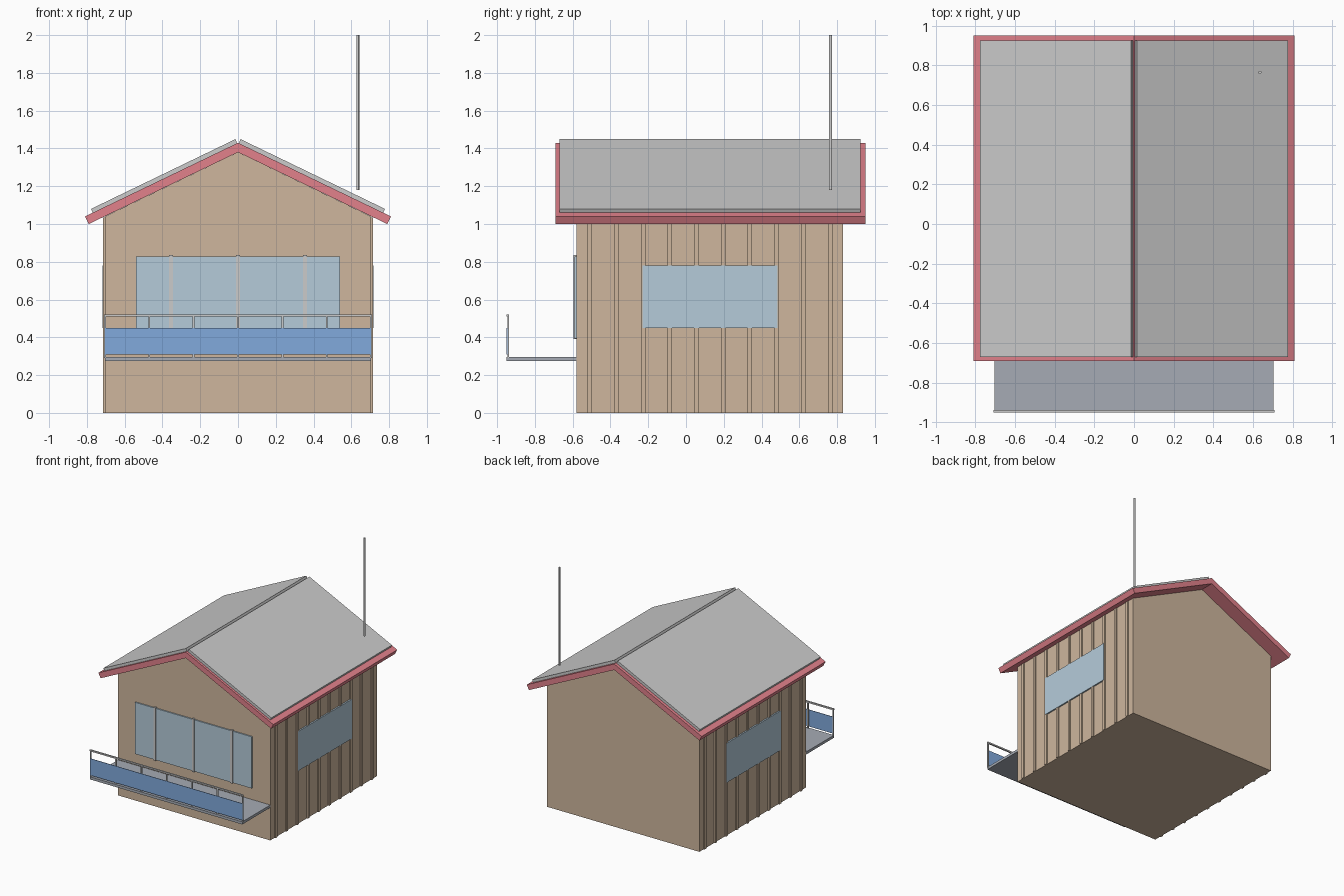
import bpy

if "Cube" in bpy.data.objects:
    bpy.data.objects.remove(bpy.data.objects["Cube"])


def material(name, rgb):
    m = bpy.data.materials.new(name)
    m.diffuse_color = (*rgb, 1)
    m.use_nodes = True
    m.node_tree.nodes["Principled BSDF"].inputs["Base Color"].default_value = m.diffuse_color
    return m


WOOD = material("wood", (0.62, 0.47, 0.34))
RED = material("red", (0.76, 0.22, 0.26))
GLASS = material("glass", (0.46, 0.60, 0.70))
BLUE = material("blue", (0.22, 0.40, 0.72))
SLATE = material("slate", (0.38, 0.41, 0.46))


def mesh_object(name, verts, faces, mat=None):
    me = bpy.data.meshes.new(name)
    me.from_pydata(verts, [], faces)
    ob = bpy.data.objects.new(name, me)
    bpy.context.collection.objects.link(ob)
    if mat:
        me.materials.append(mat)
    return ob


def extrude_y(name, profile, y0, y1, mat=None):
    """Prism from an (x, z) profile listed anticlockwise seen from the front."""
    n = len(profile)
    verts = [(x, y, z) for y in (y0, y1) for x, z in profile]
    faces = [list(range(n)), list(range(2 * n - 1, n - 1, -1))]
    faces += [[i, i + n, (i + 1) % n + n, (i + 1) % n] for i in range(n)]
    return mesh_object(name, verts, faces, mat)


def box(name, x0, x1, y0, y1, z0, z1, mat=None):
    return extrude_y(name, [(x0, z0), (x1, z0), (x1, z1), (x0, z1)], y0, y1, mat)


# Gabled body
extrude_y("cabin_body", [(-0.705, 0), (0.705, 0), (0.705, 1.04), (0, 1.38), (-0.705, 1.04)],
          -0.58, 0.83, WOOD)

# Red roof slab with square-cut eaves
extrude_y("roof_base", [(0, 1.38), (0.79, 1.0), (0.81, 1.04), (0, 1.43), (-0.81, 1.04), (-0.79, 1.0)],
          -0.69, 0.95, RED)

for s, side in ((1, "right"), (-1, "left")):
    # Grey roof sheet, leaving a groove at the ridge
    sheet = [(0.004, 1.427), (0.768, 1.059), (0.778, 1.08), (0.014, 1.449)]
    if s < 0:
        sheet = [(-x, z) for x, z in reversed(sheet)]
    extrude_y(f"roof_sheet_{side}", sheet, -0.67, 0.925)

    # Vertical battens on the long walls
    xa, xb = sorted((s * 0.70, s * 0.715))
    for i in range(10):
        y = -0.51 + i * 0.1414
        box(f"batten_{side}_{i + 1}", xa, xb, y - 0.012, y + 0.012, 0, 1.035, WOOD)

    # Side window
    xa, xb = sorted((s * 0.70, s * 0.717))
    box(f"window_{side}", xa, xb, -0.23, 0.485, 0.45, 0.78, GLASS)

# Front window with mullions
box("front_window", -0.54, 0.54, -0.59, -0.575, 0.395, 0.827, GLASS)
for i, x in enumerate((-0.355, 0, 0.355)):
    box(f"mullion_{i + 1}", x - 0.01, x + 0.01, -0.596, -0.575, 0.39, 0.835)

# Balcony floor, blue panel, rail and posts
box("balcony_floor", -0.705, 0.705, -0.95, -0.575, 0.275, 0.297, SLATE)
box("balcony_panel", -0.705, 0.705, -0.95, -0.946, 0.31, 0.45, BLUE)
box("balcony_rail", -0.71, 0.71, -0.95, -0.938, 0.51, 0.522)
for i in range(7):
    x = (i - 3) * 0.235
    box(f"balcony_post_{i + 1}", x - 0.005, x + 0.005, -0.946, -0.938, 0.29, 0.515)

# Antenna mast
bpy.ops.mesh.primitive_cylinder_add(vertices=12, radius=0.008, depth=0.82, location=(0.635, 0.765, 1.59))
bpy.context.object.name = "antenna"
bpy.ops.object.shade_smooth_by_angle()
